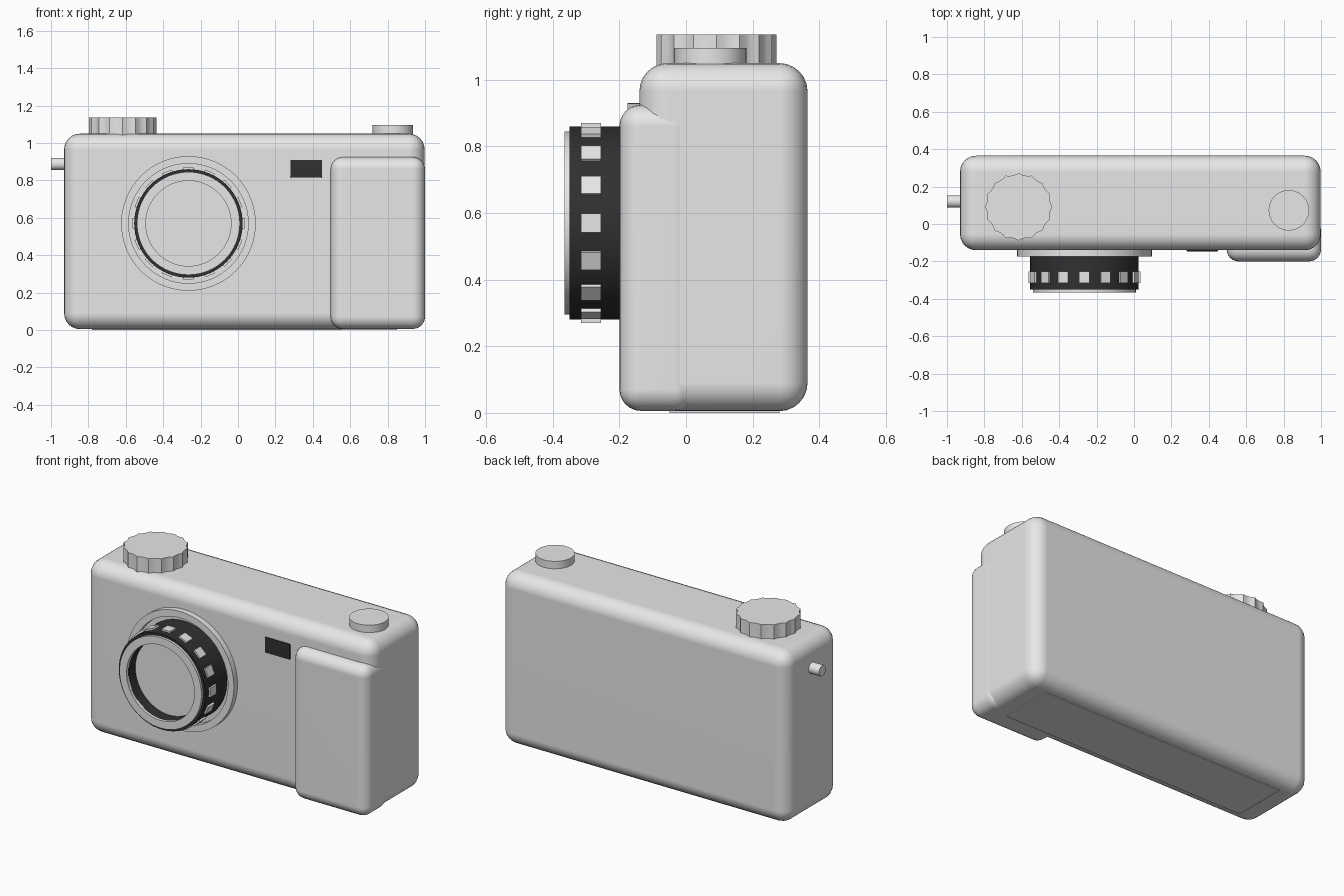
import bpy, bmesh, math
from mathutils import Matrix, Vector

if "Cube" in bpy.data.objects:
    bpy.data.objects.remove(bpy.data.objects["Cube"], do_unlink=True)


def material(name, value):
    mat = bpy.data.materials.new(name)
    mat.use_nodes = True
    colour = (value, value, value, 1)
    mat.diffuse_color = colour
    mat.node_tree.nodes["Principled BSDF"].inputs["Base Color"].default_value = colour
    return mat


GREY = material("light grey", 0.8)
BLACK = material("soft black", 0.03)
LENS_X, LENS_Z = -0.265, 0.57


def finish(bm, name, mat):
    """Shade smooth with sharp edges kept, and link the object."""
    bmesh.ops.recalc_face_normals(bm, faces=bm.faces)
    for face in bm.faces:
        face.smooth = True
    for edge in bm.edges:
        edge.smooth = edge.calc_face_angle(0) < math.radians(35)
    mesh = bpy.data.meshes.new(name)
    bm.to_mesh(mesh)
    bm.free()
    mesh.materials.append(mat)
    obj = bpy.data.objects.new(name, mesh)
    bpy.context.collection.objects.link(obj)
    normals = obj.modifiers.new("Weighted Normals", 'WEIGHTED_NORMAL')
    normals.keep_sharp = True
    return obj


def add_box(bm, low, high, matrix=Matrix()):
    low, high = Vector(low), Vector(high)
    place = Matrix.Translation((low + high) / 2) @ Matrix.Diagonal((*(high - low), 1))
    bmesh.ops.create_cube(bm, size=1, matrix=matrix @ place)


def box(name, low, high, mat, bevel=0, segments=6):
    bm = bmesh.new()
    add_box(bm, low, high)
    if bevel:
        bmesh.ops.bevel(bm, geom=bm.edges[:], offset=bevel, segments=segments,
                        profile=0.5, affect='EDGES')
    return finish(bm, name, mat)


def cylinder(name, centre, radius, length, mat, axis='Z', sides=48):
    bm = bmesh.new()
    turn = Matrix() if axis == 'Z' else Matrix.Rotation(math.pi / 2, 4, 'Y' if axis == 'X' else 'X')
    bmesh.ops.create_cone(bm, cap_ends=True, segments=sides, radius1=radius, radius2=radius,
                          depth=length, matrix=Matrix.Translation(centre) @ turn)
    return finish(bm, name, mat)


def lens_ring(name, inner, outer, front, back, mat, sides=64):
    """Square-section ring turned about the lens axis."""
    bm = bmesh.new()
    section = [(inner, front), (outer, front), (outer, back), (inner, back)]
    rows = []
    for i in range(sides):
        a = math.tau * i / sides
        rows.append([bm.verts.new((LENS_X + r * math.cos(a), y, LENS_Z + r * math.sin(a)))
                     for r, y in section])
    for i in range(sides):
        p, q = rows[i], rows[(i + 1) % sides]
        for k in range(4):
            n = (k + 1) % 4
            bm.faces.new((p[k], p[n], q[n], q[k]))
    return finish(bm, name, mat)


# Case, hand grip and base plate
box("body", (-0.93, -0.14, 0.005), (0.998, 0.365, 1.05), GREY, 0.085)
box("hand_grip", (0.495, -0.2, 0.006), (1.0, 0.03, 0.925), GREY, 0.065)
box("base_plate", (-0.78, -0.05, 0), (0.85, 0.28, 0.02), GREY)

# Viewfinder window
box("viewfinder", (0.28, -0.147, 0.815), (0.45, -0.12, 0.91), BLACK, 0.006, 2)

# Lens
lens_ring("lens_mount", 0.32, 0.36, -0.175, -0.13, GREY)
lens_ring("lens_barrel", 0.228, 0.29, -0.35, -0.13, BLACK)
lens_ring("lens_front_rim", 0.228, 0.275, -0.365, -0.345, GREY)
cylinder("lens_glass", (LENS_X, -0.205, LENS_Z), 0.23, 0.15, GREY, 'Y', 64)

# Grip studs around the lens barrel
bm = bmesh.new()
for i in range(16):
    spin = Matrix.Translation((LENS_X, 0, LENS_Z)) @ Matrix.Rotation(math.tau * i / 16, 4, 'Y')
    add_box(bm, (-0.028, -0.315, 0.27), (0.028, -0.255, 0.3), spin)
finish(bm, "focus_ring_studs", GREY)

# Scalloped dial on top
bm = bmesh.new()
LOBES, STEPS = 16, 6
ring = []
for i in range(LOBES * STEPS):
    a = math.tau * i / (LOBES * STEPS)
    r = 0.18 - 0.01 * abs(math.sin(LOBES * a / 2))
    ring.append(bm.verts.new((-0.617 + r * math.cos(a), 0.092 + r * math.sin(a), 1.03)))
base = bm.faces.new(ring)
top = bmesh.ops.extrude_face_region(bm, geom=[base])["geom"]
bmesh.ops.translate(bm, vec=(0, 0, 0.106),
                    verts=[v for v in top if isinstance(v, bmesh.types.BMVert)])
finish(bm, "scalloped_dial", GREY)

# Shutter button and strap lug
cylinder("shutter_button", (0.828, 0.073, 1.06), 0.108, 0.07, GREY)
cylinder("strap_lug", (-0.955, 0.12, 0.888), 0.033, 0.09, GREY, 'X', 24)
